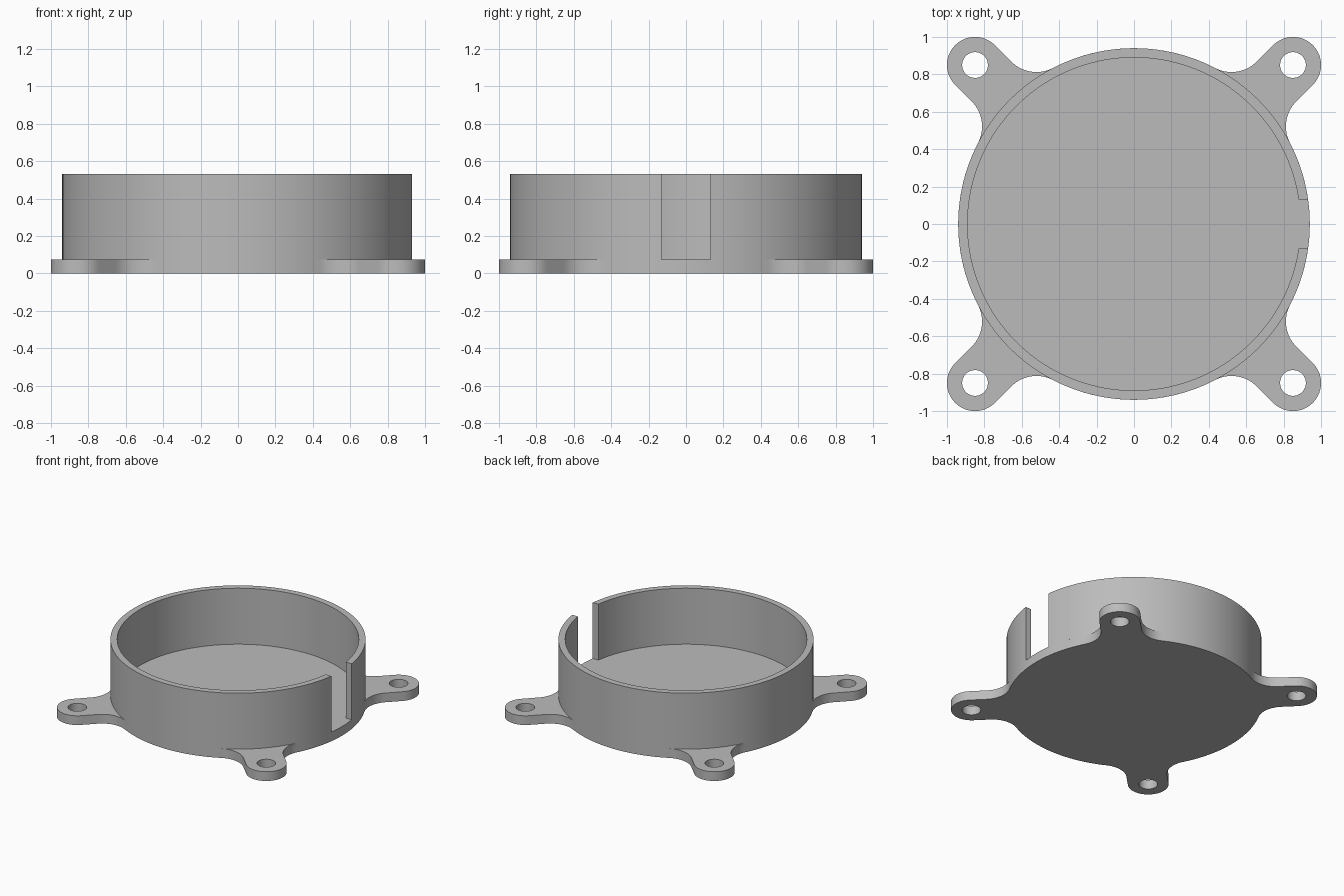
import bpy
import bmesh
from math import asin, cos, sin, pi, radians
from mathutils import Matrix, Vector

default_cube = bpy.data.objects.get("Cube")
if default_cube:
    bpy.data.objects.remove(default_cube, do_unlink=True)

# Main dimensions
BODY_R, INNER_R = 0.94, 0.89
PLATE_H, TOP_H = 0.075, 0.53
SLOT_HALF = 0.131
EAR_R, EAR_POS, HOLE_R = 0.15, 0.85, 0.069
FILLET_R = 0.19

grey = bpy.data.materials.new("plain grey")
grey.use_nodes = True
colour = (0.5, 0.5, 0.5, 1)
grey.diffuse_color = colour
grey.node_tree.nodes["Principled BSDF"].inputs["Base Color"].default_value = colour


def arc(centre, radius, start, end, steps):
    """Points along an arc, both ends included."""
    angles = [start + (end - start) * i / steps for i in range(steps + 1)]
    return [Vector((centre[0] + radius * cos(a), centre[1] + radius * sin(a), 0)) for a in angles]


def prism(name, loops, bottom, top):
    """Fill closed outlines (inner loops become holes) and extrude them upwards."""
    bm = bmesh.new()
    edges = []
    for loop in loops:
        verts = [bm.verts.new((p.x, p.y, bottom)) for p in loop]
        edges += [bm.edges.new((v, verts[i - 1])) for i, v in enumerate(verts)]
    bmesh.ops.triangle_fill(bm, edges=edges, use_beauty=True)
    result = bmesh.ops.extrude_face_region(bm, geom=bm.faces[:], use_keep_orig=True)
    raised = [g for g in result["geom"] if isinstance(g, bmesh.types.BMVert)]
    bmesh.ops.translate(bm, verts=raised, vec=(0, 0, top - bottom))
    bmesh.ops.recalc_face_normals(bm, faces=bm.faces[:])
    mesh = bpy.data.meshes.new(name)
    bm.to_mesh(mesh)
    bm.free()
    mesh.materials.append(grey)
    obj = bpy.data.objects.new(name, mesh)
    bpy.context.collection.objects.link(obj)
    bpy.ops.object.select_all(action="DESELECT")
    obj.select_set(True)
    bpy.context.view_layer.objects.active = obj
    bpy.ops.object.shade_smooth_by_angle(angle=radians(30))
    return obj


# One quarter of the plate: fillet, rounded ear, fillet, then body rim
spread = asin((EAR_R + FILLET_R) / (BODY_R + FILLET_R))
reach = BODY_R + FILLET_R
fx, fy = reach * cos(spread), reach * sin(spread)
ear_dist = EAR_POS * 2 ** 0.5
quarter = arc((fx, -fy), FILLET_R, pi - spread, pi / 2, 14)
quarter += arc((ear_dist, 0), EAR_R, -pi / 2, pi / 2, 28)
quarter += arc((fx, fy), FILLET_R, -pi / 2, spread - pi, 14)
quarter += arc((0, 0), BODY_R, spread, pi / 2 - spread, 24)[1:-1]

# Base plate with four ears and screw holes
outline, holes = [], []
for k in range(4):
    turn = Matrix.Rotation(pi / 4 + k * pi / 2, 3, "Z")
    outline += [turn @ p for p in quarter]
    holes.append([turn @ p for p in arc((ear_dist, 0), HOLE_R, 0, 2 * pi, 32)[:-1]])
prism("base_plate", [outline] + holes, 0, PLATE_H)

# Round wall with a full height slot on the +x side
outer_gap, inner_gap = asin(SLOT_HALF / BODY_R), asin(SLOT_HALF / INNER_R)
wall = arc((0, 0), BODY_R, outer_gap, 2 * pi - outer_gap, 120)
wall += arc((0, 0), INNER_R, 2 * pi - inner_gap, inner_gap, 120)
prism("round_wall", [wall], PLATE_H, TOP_H)
